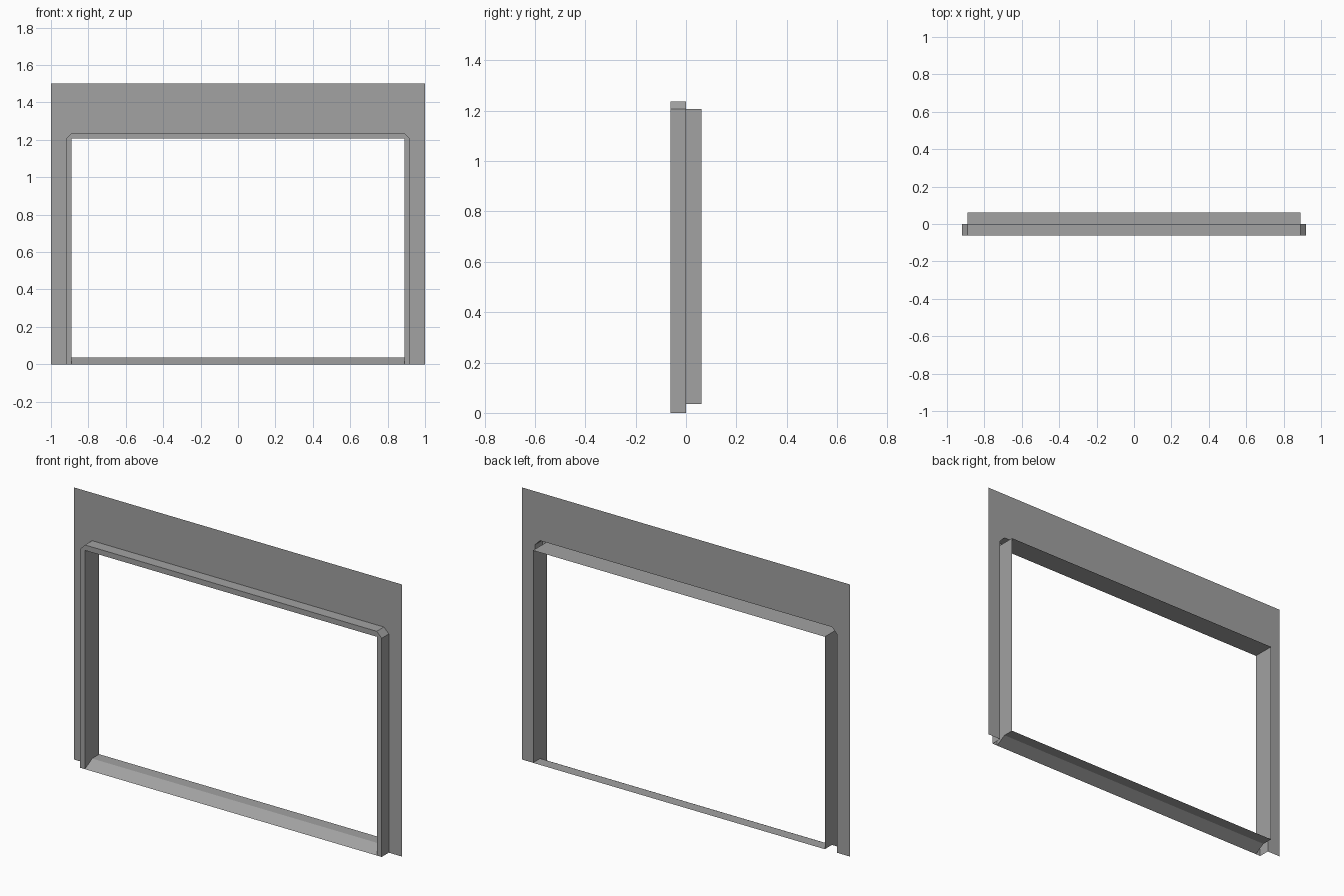
import bpy

cube = bpy.data.objects.get("Cube")
if cube:
    bpy.data.objects.remove(cube, do_unlink=True)

# Main sizes
WALL_X, WALL_TOP = 1.0, 1.5
OUT_X, OUT_TOP = 0.92, 1.236    # outside of the trim, also the wall opening
IN_X, IN_TOP = 0.89, 1.206      # inside of the lining
DEPTH, SILL = 0.062, 0.035

grey = bpy.data.materials.new("plain_grey")
grey.use_nodes = True
colour = (0.36, 0.36, 0.36, 1)
grey.diffuse_color = colour
grey.node_tree.nodes["Principled BSDF"].inputs["Base Color"].default_value = colour


def sheet(name, faces):
    """Make one object of thin flat faces, welding the corners they share."""
    verts, index = [], {}
    polys = []
    for face in faces:
        poly = []
        for p in face:
            if p not in index:
                index[p] = len(verts)
                verts.append(p)
            poly.append(index[p])
        polys.append(poly)
    mesh = bpy.data.meshes.new(name)
    mesh.from_pydata(verts, [], polys)
    mesh.materials.append(grey)
    obj = bpy.data.objects.new(name, mesh)
    bpy.context.collection.objects.link(obj)
    return obj


def at_y(path, y):
    return [(x, y, z) for x, z in path]


def extrude(path, y0, y1):
    return [[(a[0], y0, a[1]), (b[0], y0, b[1]), (b[0], y1, b[1]), (a[0], y1, a[1])]
            for a, b in zip(path, path[1:])]


def mirrored(half):
    return half + [(-x, z) for x, z in reversed(half)]


# Arch paths, running from the bottom of one leg over to the other
outer = mirrored([(-OUT_X, 0), (-OUT_X, IN_TOP), (-IN_X, OUT_TOP)])
inner = mirrored([(-IN_X, 0), (-IN_X, IN_TOP)])

# Wall sheet around the opening
wall = outer + [(WALL_X, 0), (WALL_X, WALL_TOP), (-WALL_X, WALL_TOP), (-WALL_X, 0)]
sheet("wall_panel", [at_y(wall, 0)])

# Raised trim: front face and outer edge with clipped corners
sheet("front_trim", [at_y(inner + outer[::-1], -DEPTH)] + extrude(outer, -DEPTH, 0))

# Jambs on both sides, their feet following the sloping sill
jamb = [(-DEPTH, 0), (0, SILL), (DEPTH, SILL), (DEPTH, IN_TOP), (-DEPTH, IN_TOP)]
for name, side in (("left_jamb", 1), ("right_jamb", -1)):
    sheet(name, [[(side * IN_X, y, z) for y, z in jamb[::-side]]])

# Head lining over the opening
sheet("head_lining", [[(-IN_X, -DEPTH, IN_TOP), (-IN_X, DEPTH, IN_TOP),
                       (IN_X, DEPTH, IN_TOP), (IN_X, -DEPTH, IN_TOP)]])

# Sill: sloping front and flat back
sill = jamb[:3]
sheet("sill", [[(-IN_X, *a), (IN_X, *a), (IN_X, *b), (-IN_X, *b)]
               for a, b in zip(sill, sill[1:])])
